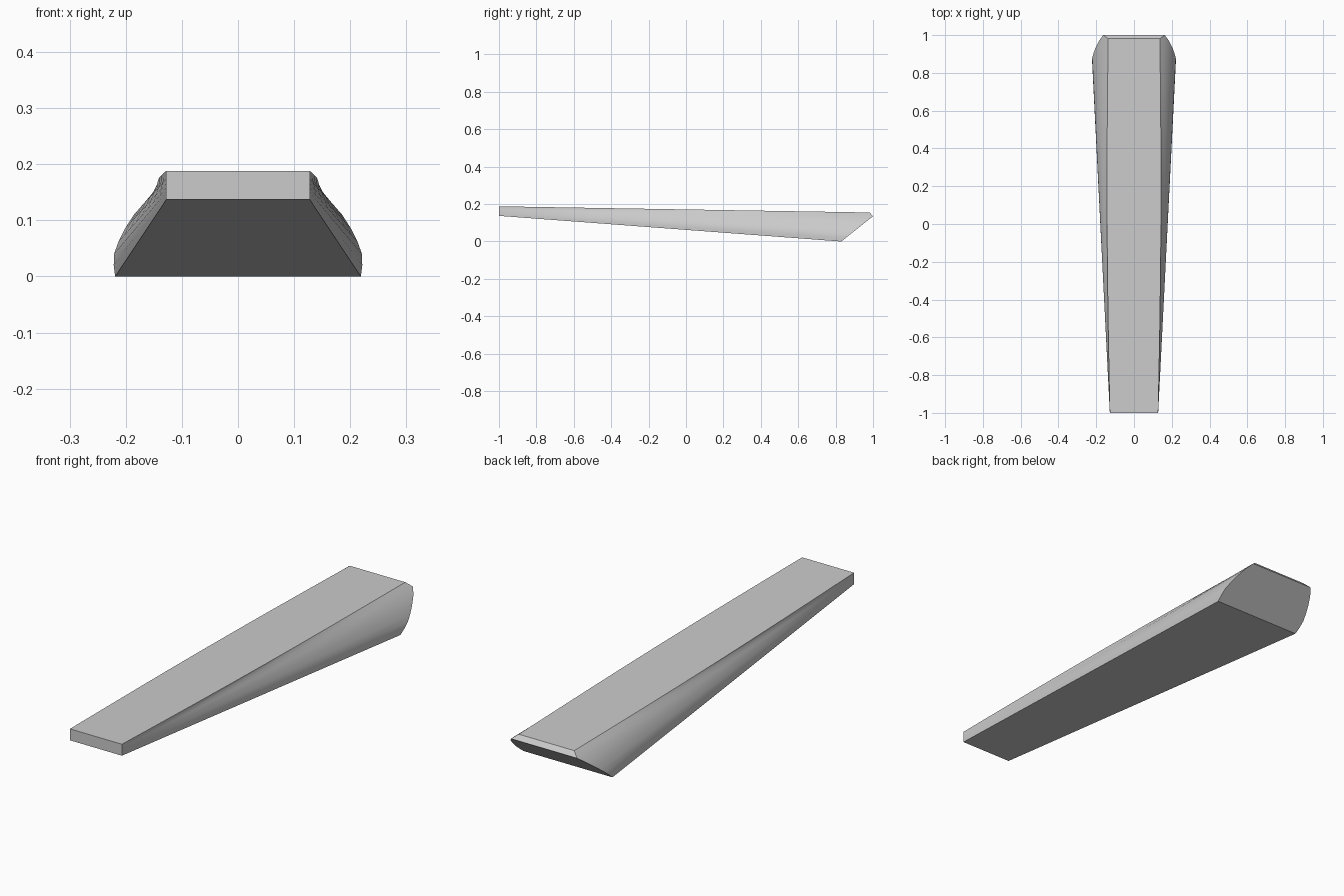
import bpy
import bmesh
import math
from mathutils import Vector

default = bpy.data.objects.get("Cube")
if default:
    bpy.data.objects.remove(default, do_unlink=True)

grey = bpy.data.materials.new("plain grey")
grey.use_nodes = True
colour = (0.6, 0.6, 0.6, 1)
grey.diffuse_color = colour
grey.node_tree.nodes["Principled BSDF"].inputs["Base Color"].default_value = colour

# Half profile of the rounded rear end, bottom to top: (x, z)
REAR = [(0.219, 0), (0.2215, 0.02), (0.221, 0.04), (0.213, 0.062),
        (0.201, 0.086), (0.185, 0.111), (0.163, 0.135), (0.137, 0.155)]
FRONT_X, FRONT_LOW, FRONT_HIGH = 0.128, 0.137, 0.188
STEPS = 8
last = len(REAR) - 1


def rear_point(i):
    x, z = REAR[i]
    y = 0.982 if i == last else 0.83 + z * 0.17 / 0.135
    return Vector((x, y, z))


def front_point(i):
    z = FRONT_LOW + (FRONT_HIGH - FRONT_LOW) * REAR[i][1] / REAR[last][1]
    return Vector((FRONT_X, -1, z))


# Loft each side from the square front end to the rounded rear end
bm = bmesh.new()
sides = {}
for s in (1, -1):
    grid = []
    for k in range(STEPS + 1):
        row = []
        for i in range(len(REAR)):
            p = front_point(i).lerp(rear_point(i), k / STEPS)
            # The upper edge bulges slightly at mid length
            if i == last:
                p.x += 0.01 * math.sin(math.pi * k / STEPS)
            row.append(bm.verts.new((s * p.x, p.y, p.z)))
        grid.append(row)
    for a, b in zip(grid, grid[1:]):
        for i in range(last):
            bm.faces.new((a[i], b[i], b[i + 1], a[i + 1]))
    sides[s] = grid

# Flat top and bottom strips
right, left = sides[-1], sides[1]
for k in range(STEPS):
    for i in (0, last):
        bm.faces.new((right[k][i], left[k][i], left[k + 1][i], right[k + 1][i]))

# Front cap, slanted rear cap and narrow rear bevel
bm.faces.new(left[0] + right[0][::-1])
bm.faces.new(left[-1][:last] + right[-1][:last][::-1])
bm.faces.new((left[-1][last - 1], left[-1][last],
              right[-1][last], right[-1][last - 1]))

bmesh.ops.recalc_face_normals(bm, faces=bm.faces)
mesh = bpy.data.meshes.new("tapered_bar")
bm.to_mesh(mesh)
bm.free()
mesh.materials.append(grey)
bar = bpy.data.objects.new("tapered_bar", mesh)
bpy.context.collection.objects.link(bar)

bpy.ops.object.select_all(action="DESELECT")
bar.select_set(True)
bpy.context.view_layer.objects.active = bar
bpy.ops.object.shade_smooth_by_angle(angle=math.radians(30))
